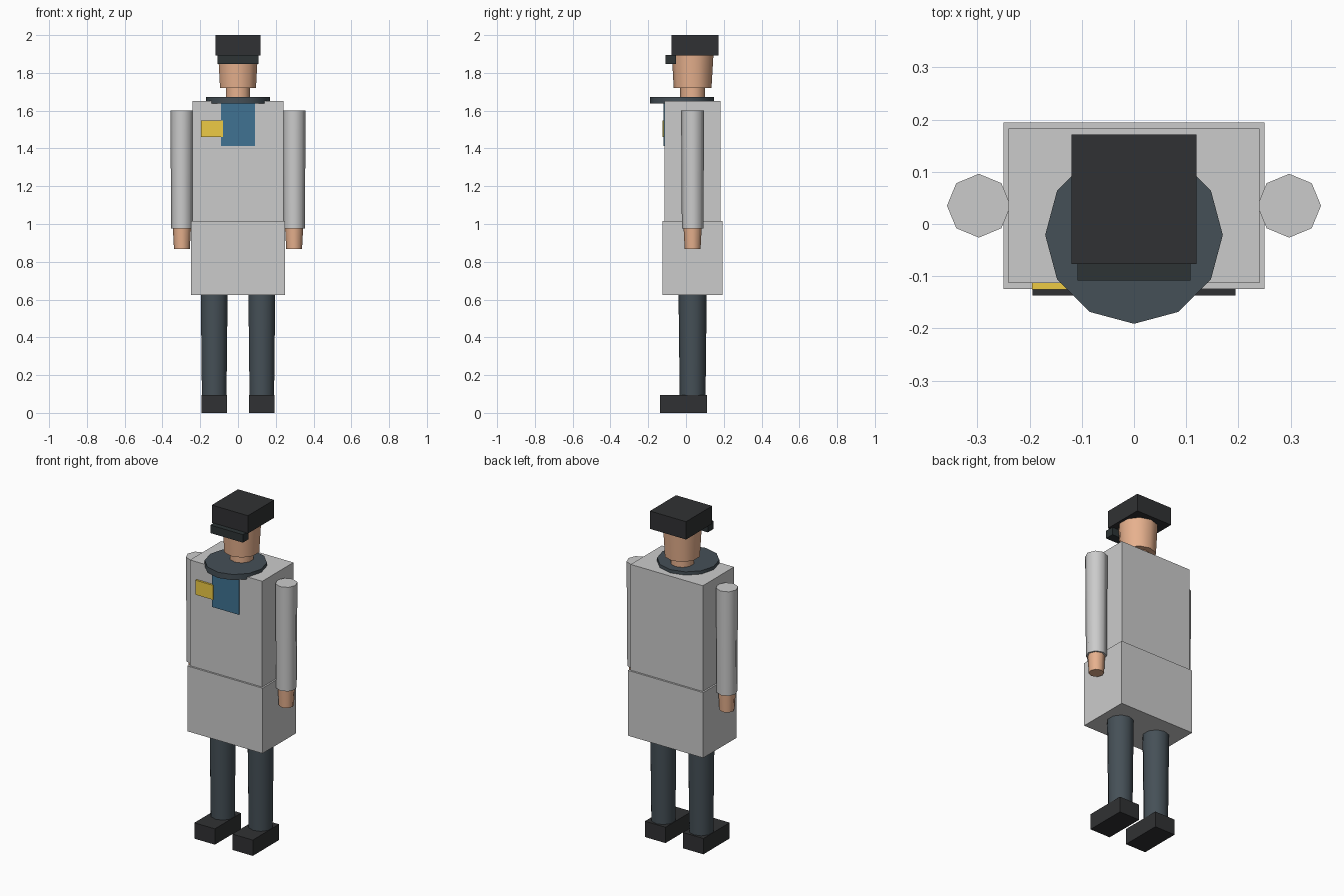
import bpy, math

if "Cube" in bpy.data.objects:
    bpy.data.objects.remove(bpy.data.objects["Cube"])

def material(name, rgb):
    m = bpy.data.materials.new(name)
    m.diffuse_color = (*rgb, 1)
    m.use_nodes = True
    m.node_tree.nodes["Principled BSDF"].inputs["Base Color"].default_value = m.diffuse_color
    return m

SKIN = material("skin", (0.80, 0.44, 0.27))
NAVY = material("navy", (0.06, 0.08, 0.095))
BLACK = material("black", (0.03, 0.031, 0.033))
VISOR = material("visor", (0.026, 0.034, 0.036))
BLUE = material("blue", (0.05, 0.17, 0.29))
GOLD = material("gold", (0.85, 0.60, 0.06))

def finish(name, mat):
    ob = bpy.context.object
    ob.name = name
    if mat:
        ob.data.materials.append(mat)
    return ob

def box(name, x, y, z, mat=None):
    """Box from (min, max) ranges."""
    spans = (x, y, z)
    bpy.ops.mesh.primitive_cube_add(size=1, location=[(a + b) / 2 for a, b in spans])
    ob = finish(name, mat)
    ob.scale = [b - a for a, b in spans]
    bpy.ops.object.transform_apply(location=False, rotation=False, scale=True)
    return ob

def tube(name, x, y, z0, z1, r0, r1, sides, mat=None):
    """Smooth tapered cylinder, r0 at the bottom and r1 at the top."""
    bpy.ops.mesh.primitive_cone_add(vertices=sides, radius1=r0, radius2=r1, depth=z1 - z0,
                                    location=(x, y, (z0 + z1) / 2), rotation=(0, 0, math.pi))
    ob = finish(name, mat)
    bpy.ops.object.shade_smooth_by_angle(angle=math.radians(50))
    return ob

CY = 0.035  # depth of the body axis

# Coat
box("coat_body", (-0.24, 0.24), (-0.113, 0.183), (1.0, 1.652))
box("coat_skirt", (-0.25, 0.25), (-0.124, 0.194), (0.625, 1.017))

# Limbs, both sides
for side, s in (("left", 1), ("right", -1)):
    tube(side + "_sleeve", s * 0.297, CY, 0.975, 1.602, 0.057, 0.061, 8)
    tube(side + "_hand", s * 0.297, CY, 0.868, 1.0, 0.042, 0.049, 8, SKIN)
    tube(side + "_leg", s * 0.126, CY, 0.06, 0.66, 0.068, 0.075, 10, NAVY)
    box(side + "_shoe", sorted((s * 0.058, s * 0.194)), (-0.137, 0.112), (0, 0.095), BLACK)

# Shirt front, badge and collar
box("shirt_front", (-0.09, 0.09), (-0.12, -0.10), (1.413, 1.65), BLUE)
box("chest_badge", (-0.195, -0.08), (-0.125, -0.105), (1.46, 1.547), GOLD)
tube("collar", 0, -0.021, 1.638, 1.672, 0.17, 0.17, 12, NAVY)

# Head and cap
tube("neck", 0, CY, 1.62, 1.74, 0.066, 0.066, 10, SKIN)
tube("head", 0, CY, 1.72, 1.91, 0.100, 0.111, 10, SKIN)
box("cap", (-0.12, 0.12), (-0.077, 0.171), (1.893, 2.0), BLACK)
box("cap_visor", (-0.108, 0.108), (-0.108, -0.053), (1.847, 1.895), VISOR)
